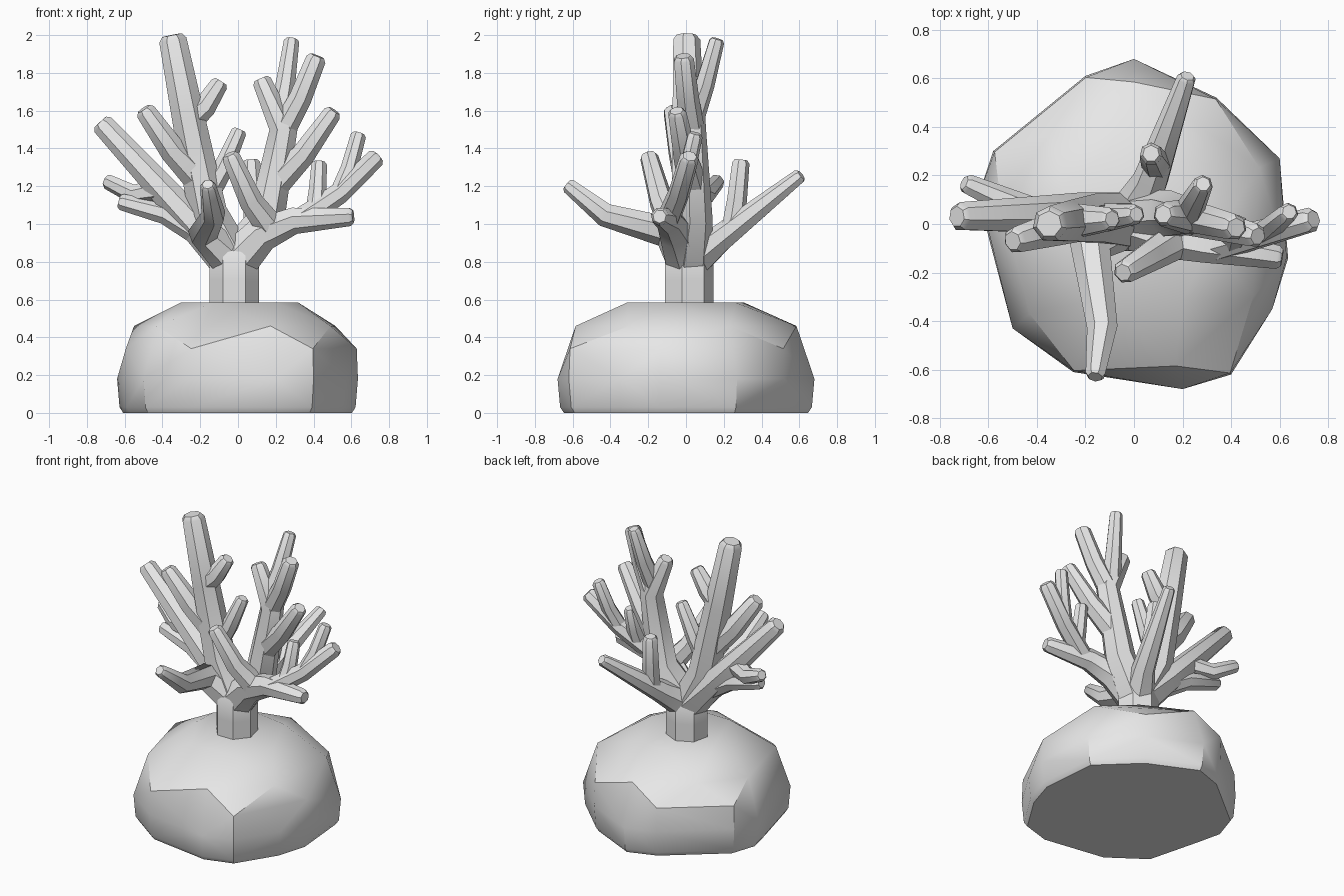
import bpy, bmesh, math
from mathutils import Vector

if "Cube" in bpy.data.objects:
    bpy.data.objects.remove(bpy.data.objects["Cube"])

grey = bpy.data.materials.new("stone_grey")
grey.diffuse_color = (0.8, 0.8, 0.8, 1)
grey.use_nodes = True
grey.node_tree.nodes["Principled BSDF"].inputs["Base Color"].default_value = grey.diffuse_color


def finish(name, bm, angle):
    bmesh.ops.recalc_face_normals(bm, faces=bm.faces)
    me = bpy.data.meshes.new(name)
    bm.to_mesh(me)
    bm.free()
    ob = bpy.data.objects.new(name, me)
    bpy.context.collection.objects.link(ob)
    me.materials.append(grey)
    bpy.ops.object.select_all(action='DESELECT')
    ob.select_set(True)
    bpy.context.view_layer.objects.active = ob
    bpy.ops.object.shade_smooth_by_angle(angle=math.radians(angle))


# Rock: faceted hull of the plan outline, scaled at a few heights
outline = [(0, .68), (.34, .52), (.6, .27), (.635, -.14), (.57, -.35), (.4, -.62), (.2, -.68),
           (-.25, -.61), (-.5, -.43), (-.6, -.05), (-.64, .12), (-.58, .3), (-.4, .43), (-.2, .61)]
bm = bmesh.new()
for i, (z, s) in enumerate([(0, .95), (.03, .98), (.18, 1), (.34, .99), (.46, .86), (.585, .5)]):
    ring = outline if i < 3 else outline[i % 2::2]
    for x, y in ring:
        bm.verts.new((x * s, y * s, z))
bmesh.ops.convex_hull(bm, input=bm.verts)
bmesh.ops.delete(bm, geom=[v for v in bm.verts if not v.link_faces], context='VERTS')
finish("rock_base", bm, 32)

paths = {}


def tube(name, pts, r0, r1, sides=7):
    """Tapered tube along pts with a bevelled tip."""
    P = [Vector(p) for p in pts]
    R = [r0 + (r1 - r0) * i / (len(P) - 1) for i in range(len(P))]
    paths[name] = (P[:], R[:])
    P.insert(-1, P[-1] - (P[-1] - P[-2]).normalized() * r1 * .35)
    R.insert(-1, r1)
    R[-1] *= .72
    bm = bmesh.new()
    rings, side = [], None
    for i, p in enumerate(P):
        t = (P[min(i + 1, len(P) - 1)] - P[max(i - 1, 0)]).normalized()
        side = side or (Vector((0, 1, 0)) if abs(t.y) < .8 else Vector((1, 0, 0)))
        side = (side - t * side.dot(t)).normalized()
        up = t.cross(side)
        rings.append([bm.verts.new(p + R[i] * (side * math.cos(a) + up * math.sin(a)))
                      for a in (2 * math.pi * k / sides for k in range(sides))])
    for a, b in zip(rings, rings[1:]):
        for k in range(sides):
            n = (k + 1) % sides
            bm.faces.new((a[k], a[n], b[n], b[k]))
    bm.faces.new(rings[0][::-1])
    bm.faces.new(rings[-1])
    finish(name, bm, 40)


def twig(name, parent, at, tip, r, sag=.03):
    """Side shoot from a spot on its parent (segment + fraction), bowed down by sag."""
    P, R = paths[parent]
    i = min(int(at), len(P) - 2)
    start = P[i].lerp(P[i + 1], at - i)
    base = R[i] + (R[i + 1] - R[i]) * (at - i)
    mid = (start + Vector(tip)) / 2 - Vector((0, 0, sag))
    tube(name, [start, mid, tip], min(base * .9, r * 1.6), r)


# Trunk and the six main branches
root = (-.02, .01, .79)
tube("trunk", [(-.02, .01, .52), (-.02, .01, .7), (-.02, .01, .9)], .135, .135)
tube("left_tall", [root, (-.16, .02, 1.06), (-.26, .01, 1.55), (-.35, 0, 2)], .12, .075)
tube("left_low", [root, (-.22, .04, .99), (-.73, .03, 1.54)], .12, .06)
tube("right_tall", [root, (.15, .04, 1.03), (.24, .03, 1.5), (.12, .04, 1.77)], .125, .052)
tube("right_low", [root, (.13, -.05, .95), (.3, -.09, 1.02), (.61, -.14, 1.04)], .12, .05)
tube("front_branch", [root, (-.18, -.1, .96), (-.13, -.43, 1.05), (-.16, -.63, 1.21)], .11, .042)
tube("back_branch", [root, (.07, .18, .92), (.22, .61, 1.26)], .11, .04)

# Side shoots
twig("left_tall_fork", "left_tall", 2, (-.09, .02, 1.755), .048)
twig("left_tall_side", "left_tall", 1.35, (-.5, -.07, 1.61), .055)
twig("left_inner", "left_tall", 1.15, (.01, .04, 1.5), .042)
twig("left_low_stub", "left_low", .6, (-.63, .07, 1.12), .045, -.04)
twig("left_low_twig", "left_low", 1.35, (-.7, .17, 1.23), .042, .05)
twig("back_twig", "back_branch", 1.15, (.07, .29, 1.34), .048)
twig("right_tall_back", "right_tall", 2.2, (.285, .165, 1.98), .042)
twig("right_tall_side", "right_tall", 2, (.42, -.015, 1.89), .055)
twig("right_outer", "right_tall", 1.35, (.51, -.05, 1.6), .05)
twig("right_low_inner", "right_low", 1.3, (-.045, -.2, 1.37), .05, .05)
twig("right_far", "right_low", 2.1, (.74, .02, 1.36), .052)
twig("right_far_fork", "right_far", 1, (.64, .05, 1.48), .042)
twig("right_far_twig", "right_far", .4, (.43, 0, 1.33), .042)
